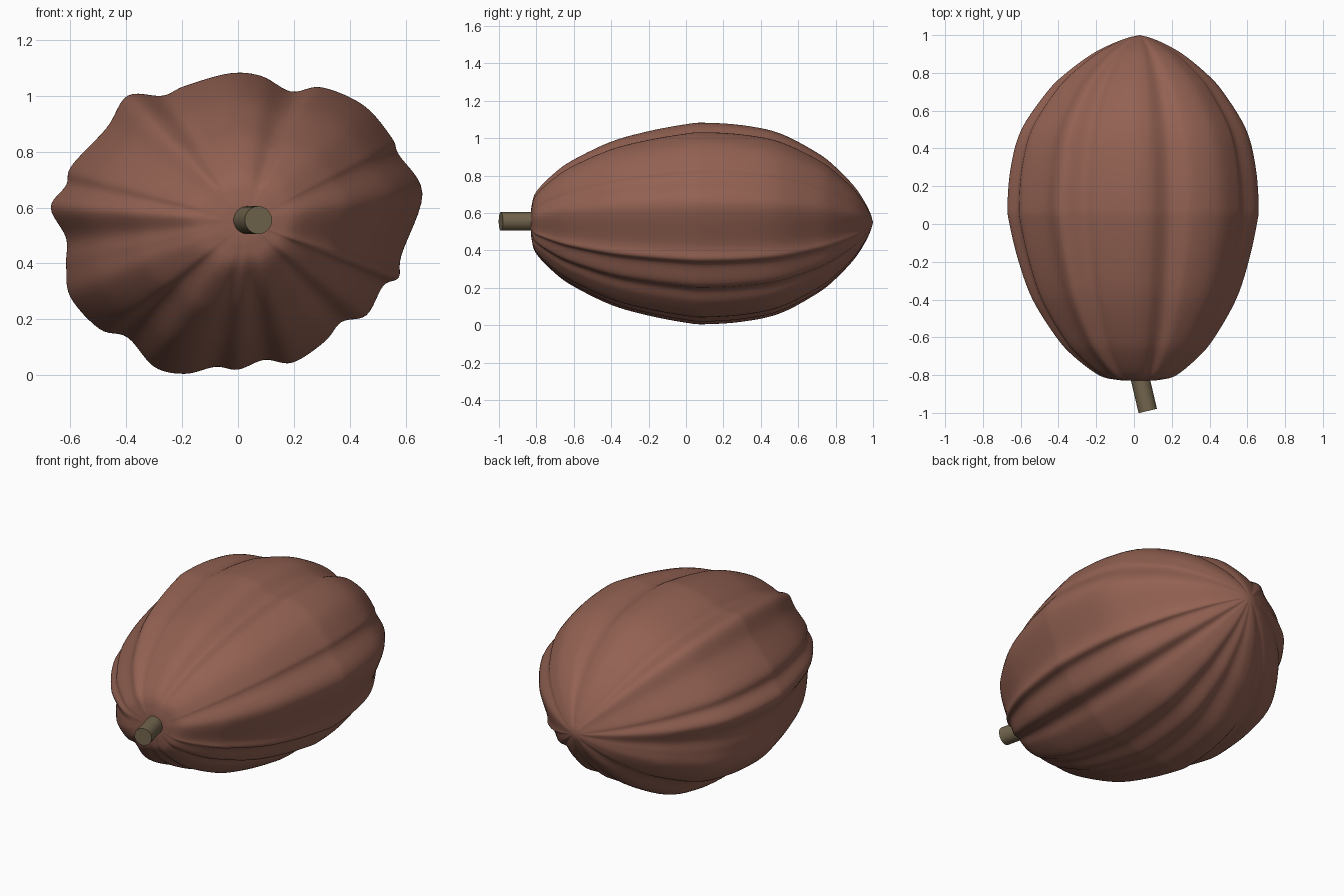
import bpy, bmesh, math
from mathutils import Vector

if "Cube" in bpy.data.objects:
    bpy.data.objects.remove(bpy.data.objects["Cube"])

CX, CZ = 0.03, 0.55          # long axis of the pod

# ribbed cross-section at the widest place (x, z)
SECTION = [(.66, .65), (.575, .79), (.55, .85), (.45, .965), (.30, 1.03), (.19, 1.015),
           (.085, 1.07), (-.03, 1.08), (-.19, 1.035), (-.27, 1.0), (-.395, 1.0),
           (-.47, .885), (-.595, .75), (-.615, .68), (-.67, .60), (-.615, .49),
           (-.615, .395), (-.60, .28), (-.495, .165), (-.395, .135), (-.30, .03),
           (-.19, .005), (-.08, .03), (0, .02), (.095, .055), (.195, .045),
           (.31, .12), (.37, .19), (.46, .215), (.52, .32), (.575, .35), (.585, .43)]

# lengthwise profile (y, scale of the section)
PROFILE = [(-.83, .06), (-.825, .17), (-.80, .31), (-.70, .50), (-.60, .63), (-.40, .81),
           (-.20, .915), (0, .985), (.10, 1), (.30, .975), (.50, .895), (.70, .70),
           (.80, .555), (.90, .36), (.96, .19), (.99, .07)]


def spline(points, steps, closed):
    """Catmull-Rom curve through 2D points."""
    n = len(points)
    p = [Vector(q) for q in points]
    get = (lambda i: p[i % n]) if closed else (lambda i: p[min(max(i, 0), n - 1)])
    out = []
    for i in range(n if closed else n - 1):
        a, b, c, d = (get(i + k) for k in (-1, 0, 1, 2))
        for s in range(steps):
            t = s / steps
            out.append(0.5 * (2 * b + (c - a) * t + (2 * a - 5 * b + 4 * c - d) * t * t
                              + (3 * b - a - 3 * c + d) * t ** 3))
    if not closed:
        out.append(p[-1])
    return out


def finish(bm, name, color):
    bmesh.ops.recalc_face_normals(bm, faces=bm.faces)
    me = bpy.data.meshes.new(name)
    bm.to_mesh(me)
    bm.free()
    ob = bpy.data.objects.new(name, me)
    bpy.context.collection.objects.link(ob)
    mat = bpy.data.materials.new(name + "_colour")
    mat.diffuse_color = (*color, 1)
    mat.use_nodes = True
    mat.node_tree.nodes["Principled BSDF"].inputs["Base Color"].default_value = mat.diffuse_color
    me.materials.append(mat)
    bpy.ops.object.select_all(action='DESELECT')
    ob.select_set(True)
    bpy.context.view_layer.objects.active = ob
    bpy.ops.object.shade_smooth_by_angle(angle=math.radians(50))
    return ob


# pod: section lofted along the profile, closed at both poles
bm = bmesh.new()
outline = spline(SECTION, 6, True)
rings = []
for y, s in spline(PROFILE, 5, False):
    rings.append([bm.verts.new((CX + (q.x - CX) * s, y, CZ + (q.y - CZ) * s))
                  for q in outline])
n = len(outline)
for r0, r1 in zip(rings, rings[1:]):
    for i in range(n):
        j = (i + 1) % n
        bm.faces.new((r0[i], r0[j], r1[j], r1[i]))
for ring, y in ((rings[0], -.83), (rings[-1], 1.0)):
    pole = bm.verts.new((CX, y, CZ))
    for i in range(n):
        bm.faces.new((ring[i], ring[(i + 1) % n], pole))
finish(bm, "pod", (.29, .12, .085))

# stem: short tilted cylinder
a, b = Vector((.026, -.79, .555)), Vector((.073, -.99, .555))
bm = bmesh.new()
bmesh.ops.create_cone(bm, cap_ends=True, segments=32, radius1=.05, radius2=.05,
                      depth=(b - a).length)
stem = finish(bm, "stem", (.17, .13, .075))
stem.rotation_euler = (b - a).to_track_quat('Z', 'Y').to_euler()
stem.location = (a + b) / 2
